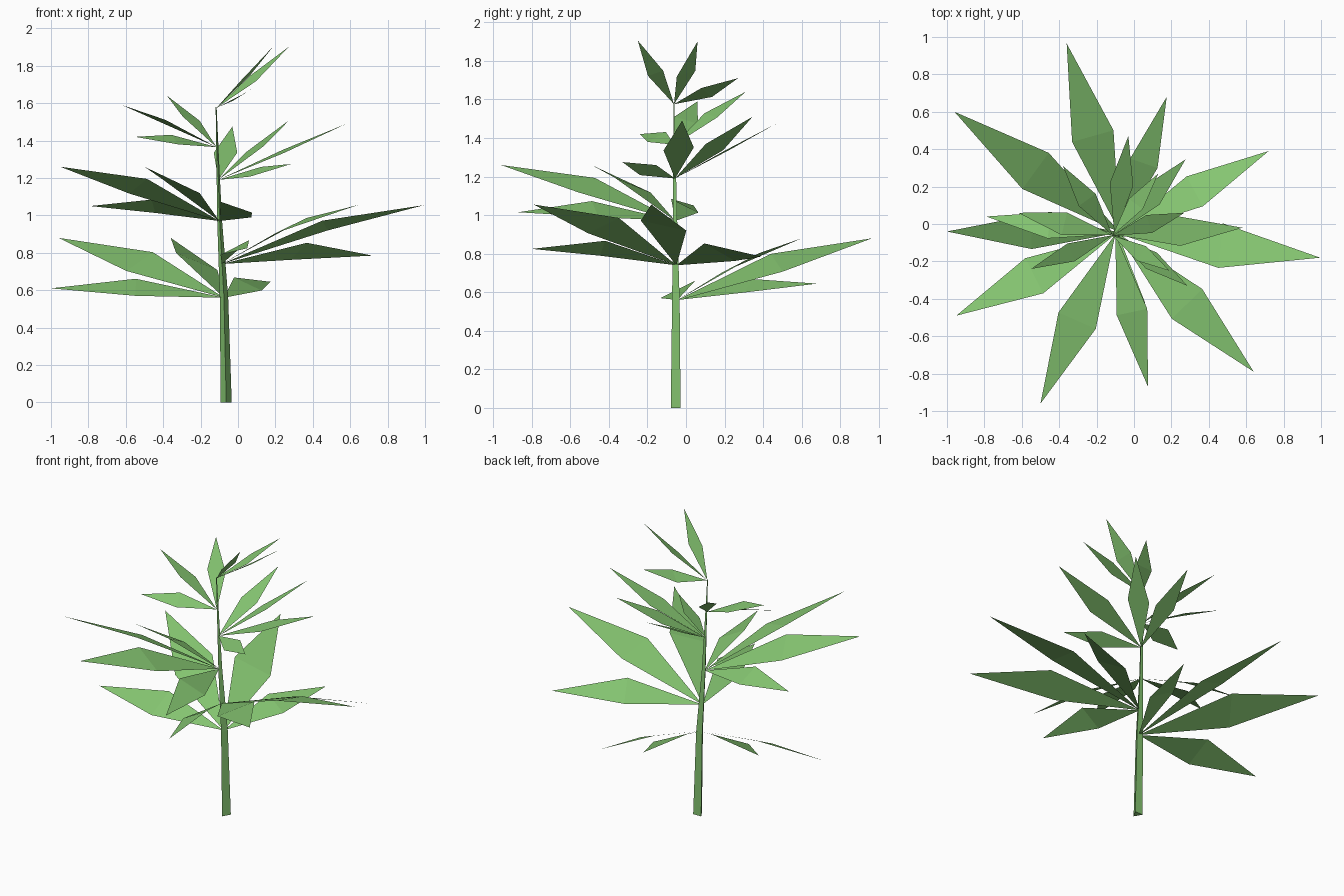
import bpy, math
from mathutils import Vector

green = bpy.data.materials.new("leaf green")
green.diffuse_color = (0.235, 0.56, 0.165, 1)


def add_mesh(name, verts, faces):
    me = bpy.data.meshes.new(name)
    me.from_pydata([tuple(v) for v in verts], [], faces)
    me.materials.append(green)
    ob = bpy.data.objects.new(name, me)
    bpy.context.collection.objects.link(ob)
    return ob


# Stem: three-sided, leaning and tapering to a point-like top (x, y, z, radius)
path = [(-0.063, -0.045, 0, 0.034), (-0.075, -0.046, 0.56, 0.026),
        (-0.098, -0.053, 0.97, 0.015), (-0.107, -0.057, 1.25, 0.009),
        (-0.117, -0.062, 1.58, 0.003)]
verts, faces = [], []
for x, y, z, r in path:
    for k in range(3):
        a = math.radians(-90 + 120 * k)
        verts.append((x + r * math.cos(a), y + r * math.sin(a), z))
for i in range(len(path) - 1):
    for k in range(3):
        a, b = 3 * i + k, 3 * i + (k + 1) % 3
        faces.append((a, b, b + 3, a + 3))
n = len(verts)
faces += [(2, 1, 0), (n - 3, n - 2, n - 1)]
add_mesh("stem", verts, faces)

# Leaf fans: base point, mid-leaf lift, leaflets (tip x, y, z, roll slope)
fans = [
    ((-0.075, -0.045, 0.56), 0.03,
     [(-1.0, -0.04, 0.61, .5), (-0.96, 0.60, 0.88, .42),
      (-0.36, 0.965, 0.88, .4), (0.175, 0.68, 0.645, .45)]),
    ((-0.087, -0.05, 0.74), 0.045,
     [(0.72, 0.39, 0.785, .5), (0.995, -0.18, 1.055, .22),
      (0.64, -0.79, 1.055, .35), (0.05, -0.80, 0.825, .5)]),
    ((-0.10, -0.055, 0.97), 0.038,
     [(-0.79, 0.04, 1.05, .5), (-0.95, -0.49, 1.26, .37),
      (-0.5, -0.96, 1.26, .34), (0.075, -0.87, 1.015, .5)]),
    ((-0.105, -0.057, 1.19), 0.0,
     [(0.285, -0.33, 1.275, .5), (0.58, -0.02, 1.49, .1),
      (0.275, 0.345, 1.51, .25), (-0.03, 0.47, 1.475, .0)]),
    ((-0.115, -0.06, 1.365), 0.012,
     [(-0.55, -0.24, 1.42, .5), (-0.62, 0.06, 1.59, .3),
      (-0.38, 0.31, 1.64, .2)]),
    ((-0.115, -0.062, 1.575), -0.008,
     [(0.19, -0.25, 1.905, .3), (0.27, 0.06, 1.9, .3),
      (0.13, 0.27, 1.71, .5)]),
]
up = Vector((0, 0, 1))
for i, (base, lift, leaflets) in enumerate(fans):
    base = Vector(base)
    tips = [Vector(l[:3]) for l in leaflets]
    centre = sum(((t - base).normalized() for t in tips), Vector())
    verts, faces = [], []
    for tip, (_, _, _, roll) in zip(tips, leaflets):
        d = tip - base
        d.z = 0
        side = up.cross(d).normalized()          # points to the leaflet's left
        half = 0.01 + d.length * (0.088 if roll >= 0.45 else 0.1)
        inner = 1 if side.dot(centre) > 0 else -1
        # the edge nearer the fan's middle is raised
        offset = (side + up * roll * inner) * half
        mid = base.lerp(tip, 0.51) + up * lift
        k = len(verts)
        verts += [base, mid - offset, tip, mid + offset]
        faces += [(k, k + 1, k + 3), (k + 1, k + 2, k + 3)]
    add_mesh("leaf_fan_%d" % (i + 1), verts, faces)
